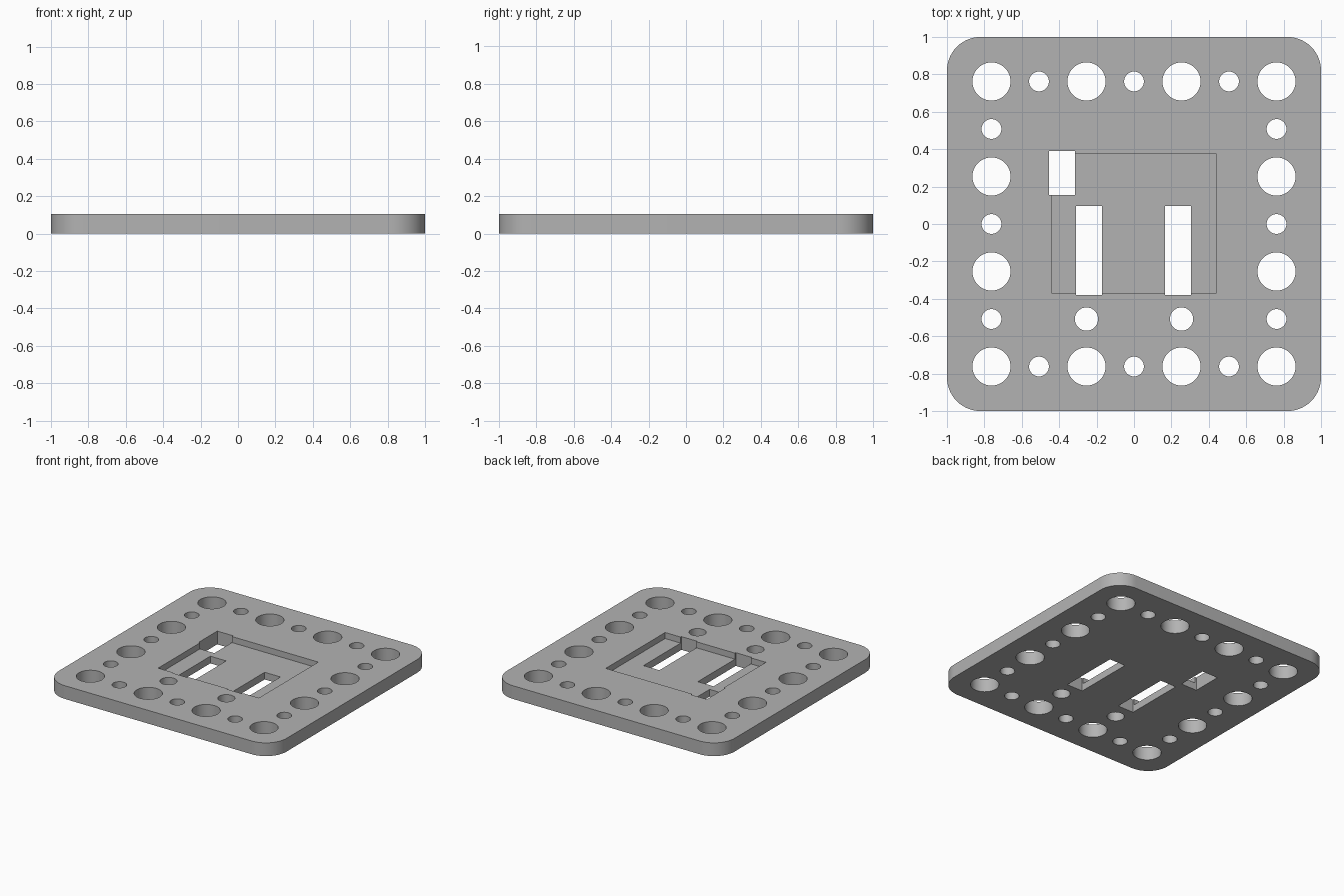
import bpy
import bmesh
import math
from mathutils import Matrix

cube = bpy.data.objects.get("Cube")
if cube:
    bpy.data.objects.remove(cube, do_unlink=True)

THICK = 0.105
FLOOR = 0.057
CORNER = 0.18
PITCH = 0.254


def make_object(name, bm):
    mesh = bpy.data.meshes.new(name)
    bm.to_mesh(mesh)
    bm.free()
    obj = bpy.data.objects.new(name, mesh)
    bpy.context.collection.objects.link(obj)
    return obj


def add_box(bm, x0, x1, y0, y1, z0, z1):
    mat = Matrix.Translation(((x0 + x1) / 2, (y0 + y1) / 2, (z0 + z1) / 2))
    mat = mat @ Matrix.Diagonal((x1 - x0, y1 - y0, z1 - z0, 1))
    return bmesh.ops.create_cube(bm, size=1, matrix=mat)


def add_hole(bm, col, row, radius):
    centre = Matrix.Translation((col * PITCH, row * PITCH, THICK / 2))
    bmesh.ops.create_cone(bm, cap_ends=True, segments=48, radius1=radius,
                          radius2=radius, depth=THICK * 3, matrix=centre)


def cut(target, name, bm):
    cutter = make_object(name, bm)
    cutter.hide_render = True
    mod = target.modifiers.new(name, 'BOOLEAN')
    mod.operation = 'DIFFERENCE'
    mod.solver = 'EXACT'
    mod.object = cutter
    bpy.ops.object.modifier_apply(modifier=mod.name)
    bpy.data.objects.remove(cutter, do_unlink=True)


# Plate with rounded vertical corners
bm = bmesh.new()
add_box(bm, -1, 1, -1, 1, 0, THICK)
uprights = [e for e in bm.edges
            if abs(e.verts[0].co.z - e.verts[1].co.z) > THICK / 2]
bmesh.ops.bevel(bm, geom=uprights, offset=CORNER, segments=14,
                profile=0.5, affect='EDGES')
plate = make_object("mounting_plate", bm)
bpy.context.view_layer.objects.active = plate
plate.select_set(True)

# Ring of alternating large and small holes, plus two medium ones
bm = bmesh.new()
for i in range(-3, 4):
    for j in range(-3, 4):
        if max(abs(i), abs(j)) == 3:
            add_hole(bm, i, j, 0.102 if i % 2 and j % 2 else 0.053)
for side in (-1, 1):
    add_hole(bm, side, -2, 0.062)
cut(plate, "hole_cutter", bm)

# Shallow rectangular pocket in the top
bm = bmesh.new()
add_box(bm, -0.442, 0.442, -0.37, 0.375, FLOOR, THICK * 2)
cut(plate, "pocket_cutter", bm)

# Slots that pass right through
bm = bmesh.new()
for x0, y0, y1 in ((-0.31, -0.38, 0.096), (0.167, -0.38, 0.096),
                   (-0.455, 0.155, 0.39)):
    add_box(bm, x0, x0 + 0.139, y0, y1, -THICK, THICK * 2)
cut(plate, "slot_cutter", bm)

# Single grey material
grey = bpy.data.materials.new("plain_grey")
grey.use_nodes = True
colour = (0.45, 0.45, 0.45, 1)
grey.diffuse_color = colour
grey.node_tree.nodes["Principled BSDF"].inputs["Base Color"].default_value = colour
plate.data.materials.clear()
plate.data.materials.append(grey)
for face in plate.data.polygons:
    face.material_index = 0

bpy.ops.object.shade_smooth_by_angle(angle=math.radians(30))
